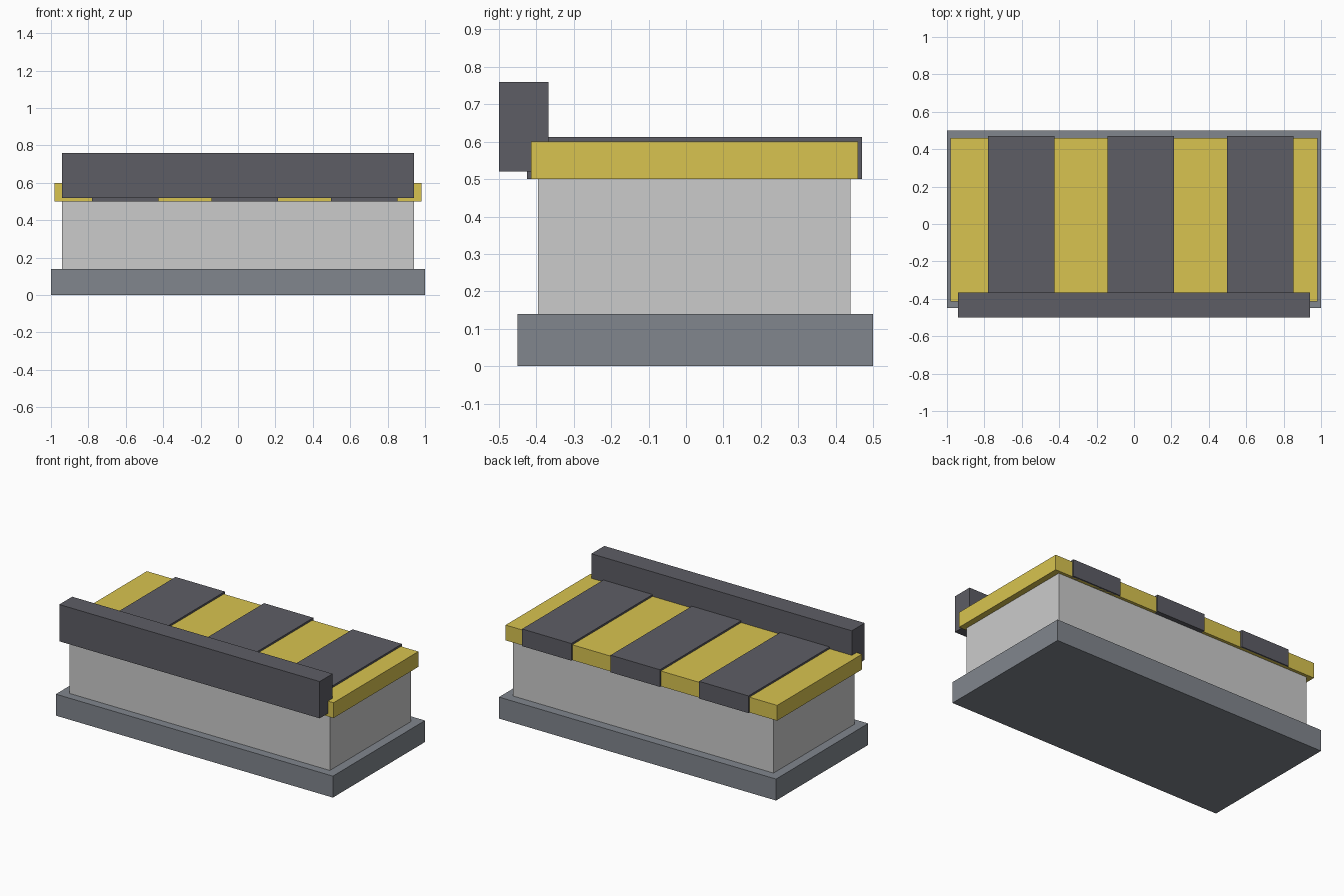
import bpy
import bmesh
from mathutils import Vector

if "Cube" in bpy.data.objects:
    bpy.data.objects.remove(bpy.data.objects["Cube"])


def material(name, rgb):
    mat = bpy.data.materials.new(name)
    mat.diffuse_color = (*rgb, 1.0)
    mat.use_nodes = True
    mat.node_tree.nodes["Principled BSDF"].inputs["Base Color"].default_value = mat.diffuse_color
    return mat


def box(name, x, y, z, mat=None):
    """Axis-aligned box from (min, max) ranges."""
    lo, hi = Vector((x[0], y[0], z[0])), Vector((x[1], y[1], z[1]))
    bm = bmesh.new()
    bmesh.ops.create_cube(bm, size=1.0)
    bmesh.ops.scale(bm, vec=hi - lo, verts=bm.verts)
    bmesh.ops.translate(bm, vec=(lo + hi) / 2, verts=bm.verts)
    mesh = bpy.data.meshes.new(name)
    bm.to_mesh(mesh)
    bm.free()
    obj = bpy.data.objects.new(name, mesh)
    bpy.context.collection.objects.link(obj)
    if mat:
        mesh.materials.append(mat)
    return obj


yellow = material("yellow_paint", (0.69, 0.55, 0.08))
dark = material("dark_paint", (0.11, 0.11, 0.13))
slate = material("slate_grey", (0.22, 0.24, 0.27))

# Plinth and the main block, which runs through it to the ground
box("base_plinth", (-1.0, 1.0), (-0.45, 0.5), (0.0, 0.14), slate)
box("main_block", (-0.94, 0.94), (-0.395, 0.44), (0.0, 0.5))

# Overhanging top slab
box("top_slab", (-0.98, 0.98), (-0.415, 0.46), (0.5, 0.6), yellow)

# Dark hazard bands wrapping the slab
for i in range(3):
    left = -0.78 + 0.639 * i
    box(f"hazard_stripe_{i + 1}", (left, left + 0.356),
        (-0.425, 0.47), (0.5, 0.612), dark)

# Raised bumper along the front edge
box("front_bumper", (-0.94, 0.94), (-0.5, -0.367), (0.52, 0.76), dark)
